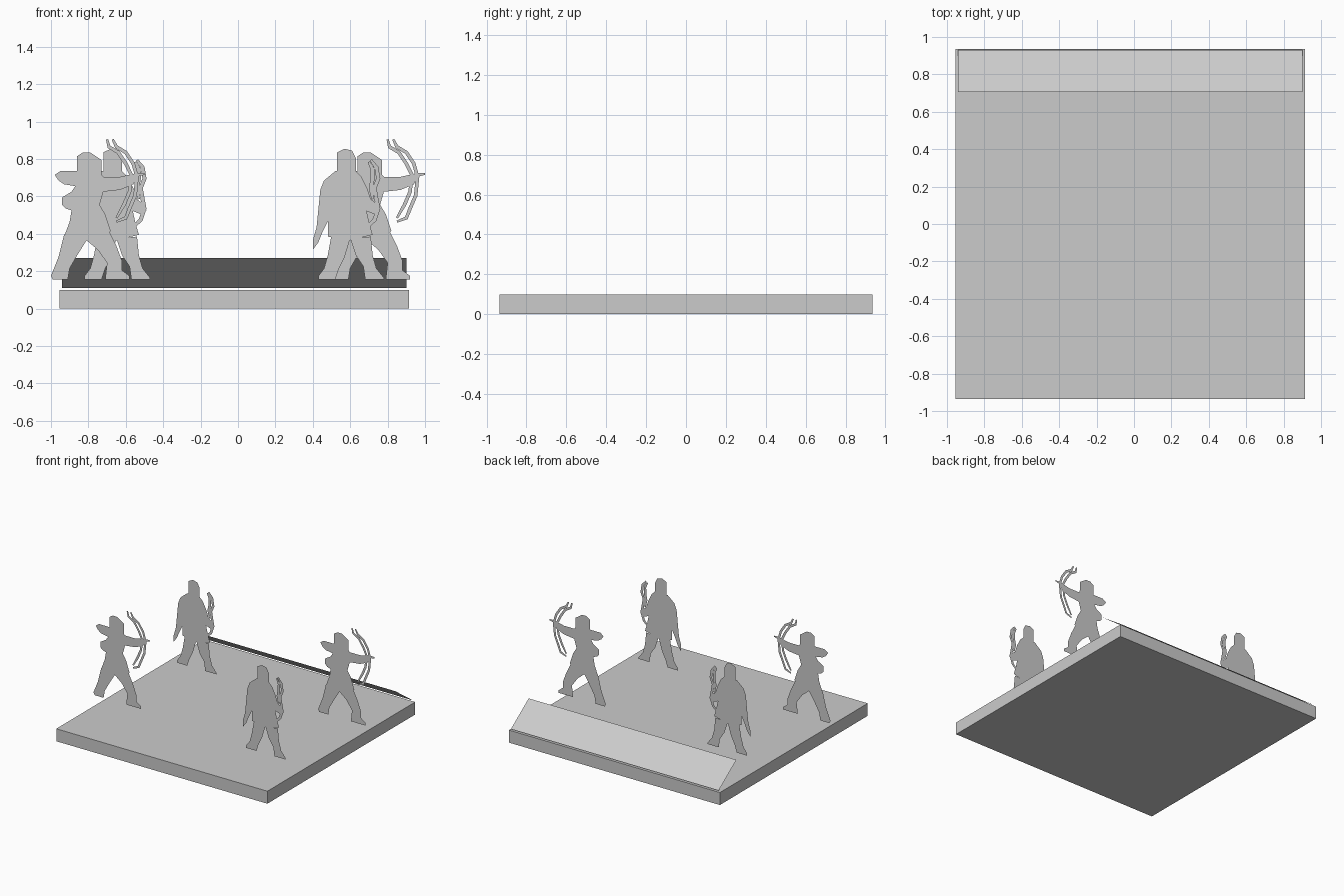
import bpy
import bmesh
from mathutils import Vector

if "Cube" in bpy.data.objects:
    bpy.data.objects.remove(bpy.data.objects["Cube"], do_unlink=True)

STEP = 0.01        # outline units are hundredths
FOOT_LEVEL = 0.155

stone = bpy.data.materials.new("stone_grey")
stone.use_nodes = True
stone.diffuse_color = (0.6, 0.6, 0.6, 1)
stone.node_tree.nodes["Principled BSDF"].inputs["Base Color"].default_value = (0.6, 0.6, 0.6, 1)


def mesh_from(bm, name):
    mesh = bpy.data.meshes.new(name)
    bm.to_mesh(mesh)
    bm.free()
    mesh.materials.append(stone)
    return mesh


def place(mesh, name, location=(0, 0, 0)):
    obj = bpy.data.objects.new(name, mesh)
    obj.location = location
    bpy.context.scene.collection.objects.link(obj)
    return obj


def add_outline(bm, points):
    """Flat cut-out face in the xz plane, facing the front."""
    face = bm.faces.new([bm.verts.new((x * STEP, 0, z * STEP)) for x, z in points])
    face.normal_update()
    if face.normal.y > 0:
        face.normal_flip()


def add_ribbon(bm, path, width):
    """Narrow curved strip that tapers at both ends."""
    pts = [Vector(p) for p in path]
    last = len(pts) - 1
    left, right = [], []
    for i, p in enumerate(pts):
        along = (pts[min(i + 1, last)] - pts[max(i - 1, 0)]).normalized()
        taper = 0.6 if i in (0, last) else 1.0
        side = Vector((-along.y, along.x)) * width * taper / 2
        left.append(p + side)
        right.append(p - side)
    for i in range(last):
        add_outline(bm, [left[i], left[i + 1], right[i + 1], right[i]])


def cutout(name, outlines, ribbons, width):
    bm = bmesh.new()
    for points in outlines.values():
        add_outline(bm, points)
    for path in ribbons.values():
        add_ribbon(bm, path, width)
    bmesh.ops.triangulate(bm, faces=[f for f in bm.faces if len(f.verts) > 4])
    return mesh_from(bm, name)


# Archer drawing the bow
drawing_outlines = {
    "hood": [(-8, 66), (-5, 68), (-1, 68), (5, 64), (5, 55), (-7, 53), (-8, 58)],
    "string_arm": [(-20, 56), (-17, 58), (-8, 58), (0, 56), (0, 48), (-9, 50),
                   (-15, 51), (-18, 53)],
    "tunic": [(-8, 57), (5, 57), (6, 47), (4, 40), (7, 35), (10, 26), (6, 23),
              (-4, 22), (-10, 23), (-15, 23), (-12, 31), (-11, 37), (-14, 38),
              (-16, 40), (-16, 44), (-11, 47), (-9, 50)],
    "bow_arm": [(4, 57), (6, 55), (15, 55), (24, 57), (28, 57), (28, 56), (24, 55),
                (22, 51), (15, 48), (6, 47)],
    "right_leg": [(-15, 24), (-18, 12), (-22, 2), (-21, 0), (-13, 0), (-12, 6),
                  (-8, 13), (-3, 21), (-3, 25)],
    "left_leg": [(-4, 24), (-3, 21), (3, 16), (8, 9), (7, 0), (20, 0), (20, 2),
                 (16, 5), (16, 10), (13, 18), (9, 26)],
}
drawing_bow = {
    "outer_limb": [(11, 75), (13, 71), (18, 68), (22, 62), (24, 55), (23, 45),
                   (20, 38), (18, 33), (13, 31)],
    "inner_limb": [(8, 75), (9, 71), (14, 68), (18, 62), (21, 56), (20, 47),
                   (17, 40), (13, 33)],
}

# Archer at rest, bow lowered at the side
resting_outlines = {
    "hood": [(-7, 68), (-3, 70), (1, 69), (3, 65), (3, 57), (-7, 57)],
    "tunic": [(-8, 58), (3, 58), (6, 55), (8, 48), (8, 40), (10, 31), (12, 24),
              (0, 21), (-12, 23), (-12, 31), (-12, 40), (-14, 53)],
    "right_arm": [(-8, 57), (-14, 53), (-16, 48), (-17, 38), (-18, 28), (-20, 21),
                  (-20, 16), (-17, 20), (-15, 25), (-12, 31), (-8, 40)],
    "left_arm": [(6, 55), (9, 49), (11, 43), (15, 40), (16, 37), (13, 35), (8, 37),
                 (4, 42)],
    "right_leg": [(-10, 24), (-12, 13), (-14, 6), (-17, 2), (-17, 0), (-8, 0),
                  (-6, 6), (-3, 12), (0, 22)],
    "left_leg": [(0, 22), (3, 13), (7, 7), (8, 0), (18, 0), (18, 1), (14, 6),
                 (12, 13), (11, 23)],
}
resting_bow = {
    "bow_front": [(11, 64), (14, 60), (15, 54), (13, 49), (14, 43), (15, 38),
                  (13, 32), (8, 27)],
    "bow_back": [(10, 63), (12, 59), (12, 54), (11, 49), (12, 43)],
}

drawing_archer = cutout("drawing_archer", drawing_outlines, drawing_bow, 1.9)
resting_archer = cutout("resting_archer", resting_outlines, resting_bow, 2.2)

place(drawing_archer, "drawing_archer_front", (-0.78, -0.4, FOOT_LEVEL))
place(drawing_archer, "drawing_archer_back", (0.72, 0.3, FOOT_LEVEL))
place(resting_archer, "resting_archer_front", (0.6, -0.51, FOOT_LEVEL))
place(resting_archer, "resting_archer_back", (-0.65, 0.4, FOOT_LEVEL))

# Square base slab
bm = bmesh.new()
bmesh.ops.create_cube(bm, size=1)
bmesh.ops.scale(bm, vec=(1.87, 1.87, 0.1), verts=bm.verts)
place(mesh_from(bm, "base_slab"), "base_slab", (-0.02, 0, 0.05))

# Single sloping panel along the back edge, facing up and backwards
bm = bmesh.new()
low, high = (0.93, 0.11), (0.705, 0.27)
corners = [(-0.94, *low), (-0.94, *high), (0.9, *high), (0.9, *low)]
panel = bm.faces.new([bm.verts.new(c) for c in corners])
panel.normal_update()
if panel.normal.z < 0:
    panel.normal_flip()
place(mesh_from(bm, "sloping_panel"), "sloping_panel")
